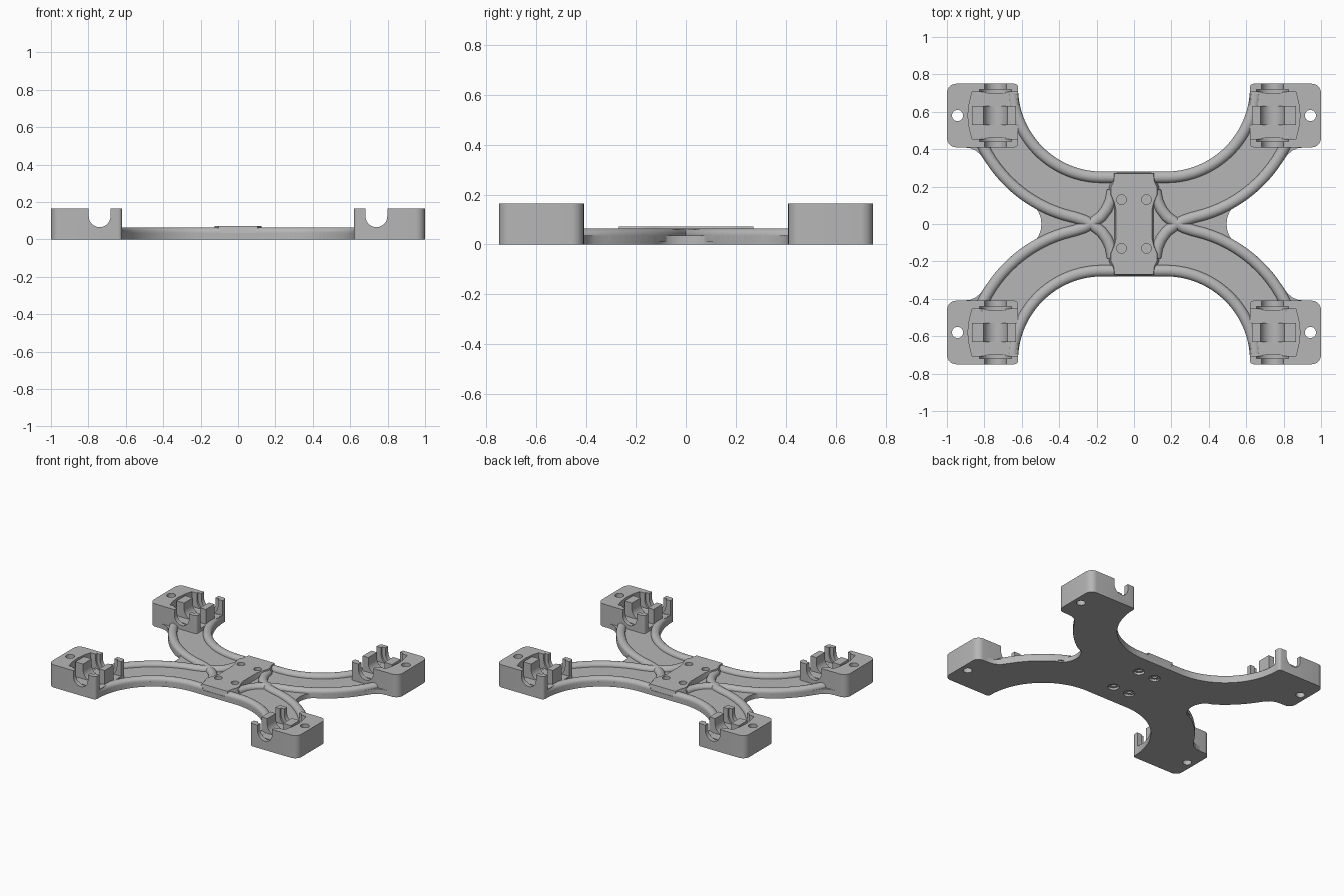
import bpy, bmesh
from math import sin, cos, pi, radians

cube = bpy.data.objects.get("Cube")
if cube:
    bpy.data.objects.remove(cube)

GREY = (0.47, 0.47, 0.47, 1)
mat = bpy.data.materials.new("grey plastic")
mat.use_nodes = True
mat.diffuse_color = GREY
mat.node_tree.nodes["Principled BSDF"].inputs["Base Color"].default_value = GREY


def finish(name, bm):
    bmesh.ops.recalc_face_normals(bm, faces=bm.faces)
    mesh = bpy.data.meshes.new(name)
    bm.to_mesh(mesh)
    bm.free()
    mesh.materials.append(mat)
    obj = bpy.data.objects.new(name, mesh)
    bpy.context.collection.objects.link(obj)
    return obj


def arc(cx, cy, r, a0, a1, n):
    steps = [radians(a0 + (a1 - a0) * i / n) for i in range(n + 1)]
    return [(cx + r * cos(a), cy + r * sin(a)) for a in steps]


def prism(name, pts, lo, hi, along_y=False):
    """Extrude a 2D outline along z, or along y when along_y is set."""
    bm = bmesh.new()
    place = (lambda p, h: (p[0], h, p[1])) if along_y else (lambda p, h: (p[0], p[1], h))
    a = [bm.verts.new(place(p, lo)) for p in pts]
    b = [bm.verts.new(place(p, hi)) for p in pts]
    bm.faces.new(a)
    bm.faces.new(b)
    for i in range(len(pts)):
        j = (i + 1) % len(pts)
        bm.faces.new((a[i], a[j], b[j], b[i]))
    return finish(name, bm)


def rim(name, path, half=0.03, base=0.01, shoulder=0.038, rise=0.026):
    """Sweep a round-topped ridge along a 2D path."""
    section = [(-half, base)]
    section += [(half * x, shoulder + rise * z) for x, z in arc(0, 0, 1, 180, 0, 10)]
    section += [(half, base)]
    bm = bmesh.new()
    rings = []
    for i, (x, y) in enumerate(path):
        p, q = path[max(i - 1, 0)], path[min(i + 1, len(path) - 1)]
        dx, dy = q[0] - p[0], q[1] - p[1]
        d = (dx * dx + dy * dy) ** 0.5
        rings.append([bm.verts.new((x - dy / d * o, y + dx / d * o, z)) for o, z in section])
    for r, s in zip(rings, rings[1:]):
        for k in range(len(section)):
            m = (k + 1) % len(section)
            bm.faces.new((r[k], r[m], s[m], s[k]))
    bm.faces.new(rings[0])
    bm.faces.new(rings[-1])
    return finish(name, bm)


def activate(obj):
    bpy.ops.object.select_all(action="DESELECT")
    obj.select_set(True)
    bpy.context.view_layer.objects.active = obj


def cut(obj, cutters):
    activate(obj)
    for c in cutters:
        m = obj.modifiers.new("cut", "BOOLEAN")
        m.operation, m.solver, m.object = "DIFFERENCE", "EXACT", c
        bpy.ops.object.modifier_apply(modifier=m.name)
        bpy.data.objects.remove(c)


def smooth(obj, mirrored=False):
    activate(obj)
    bpy.ops.object.shade_smooth_by_angle(angle=radians(32))
    if mirrored:
        m = obj.modifiers.new("four corners", "MIRROR")
        m.use_axis = (True, True, False)
        m.use_mirror_merge = False


def all_round(quarter):
    """Mirror a quarter outline, running from the x axis to the y axis, into a closed loop."""
    half = quarter + [(-x, y) for x, y in reversed(quarter)]
    loop = half + [(x, -y) for x, y in reversed(half)]
    return [p for i, p in enumerate(loop) if p != loop[i - 1]]


# Flat X-shaped base; both arm edges share one arc centre
CX, CY = 0.17, 0.73
quarter = [(0.495, 0), (0.499, 0.035), (0.512, 0.067), (0.535, 0.096)]
quarter += arc(CX, CY, 0.74, -56, -33, 10)
quarter += [(0.82, 0.37), (0.845, 0.392), (0.875, 0.405), (0.92, 0.411), (0.92, 0.5), (0.66, 0.73)]
quarter += arc(CX, CY, 0.45, 0, -90, 28)
base = prism("base_plate", all_round(quarter), 0, 0.035)
HOLES = [(sx * 0.067, sy * 0.13) for sx in (-1, 1) for sy in (-1, 1)]
cut(base, [prism("cutter", arc(x, y, r, 0, 345, 23), -0.1, top)
           for x, y in HOLES for r, top in ((0.038, 0.016), (0.02, 0.026))])
smooth(base)

# Raised rims of the arms, the inner ones crossing near the hub
outer = [(0.09, 0.25)] + arc(CX, CY, 0.48, -90, -4, 28)
smooth(rim("outer_rim", outer), True)
inner = arc(CX, CY, 0.71, -22, -74, 20)
inner += [(0.32, 0.036), (0.27, 0.02), (0.22, -0.006), (0.175, -0.04),
          (0.145, -0.08), (0.125, -0.125), (0.115, -0.18)]
smooth(rim("inner_rim", inner), True)

# Central hub plate with sloped edge and four blind screw holes
hub_quarter = [(0.105, 0), (0.105, 0.08), (0.115, 0.12), (0.135, 0.165),
               (0.135, 0.2), (0.118, 0.235), (0.112, 0.278)]
hub = prism("hub_plate", all_round(hub_quarter), 0.03, 0.072)
for v in hub.data.vertices:
    if v.co.z > 0.05:
        v.co.x *= 0.92
        v.co.y *= 0.97
cut(hub, [prism("cutter", arc(x, y, 0.026, 0, 345, 23), 0, 0.2) for x, y in HOLES])
smooth(hub)

# Corner blocks with axle saddle, open pocket and mounting hole
AX, AZ, TOP = 0.74, 0.123, 0.165


def slot(r, y0, y1):
    return prism("cutter", [(AX + r, 0.3)] + arc(AX, AZ, r, 0, -180, 20) + [(AX - r, 0.3)], y0, y1, True)


outline = (arc(0.95, 0.70, 0.05, 90, 0, 8) + arc(0.95, 0.46, 0.05, 0, -90, 8)
           + arc(0.64, 0.43, 0.02, -90, -180, 5) + arc(0.64, 0.73, 0.02, 180, 90, 5))
block = prism("corner_block", outline, 0, TOP)
pocket = [(0.5, 0.705), (0.5, 0.455), (0.865, 0.455), (0.88, 0.51),
          (0.888, 0.58), (0.88, 0.65), (0.865, 0.705)]
cut(block, [prism("cutter", pocket, 0.058, 0.3), slot(0.058, 0.3, 0.9),
            slot(0.085, 0.442, 0.46), slot(0.085, 0.70, 0.718),
            prism("cutter", arc(0.943, 0.58, 0.03, 0, 345, 23), -0.1, 0.3)])
smooth(block, True)

# Middle saddle standing in each pocket
saddle = prism("axle_saddle", [(0.63, 0.53), (0.866, 0.53), (0.866, 0.63), (0.63, 0.63)], 0.03, TOP)
cut(saddle, [slot(0.064, 0.4, 0.8)])
smooth(saddle, True)
